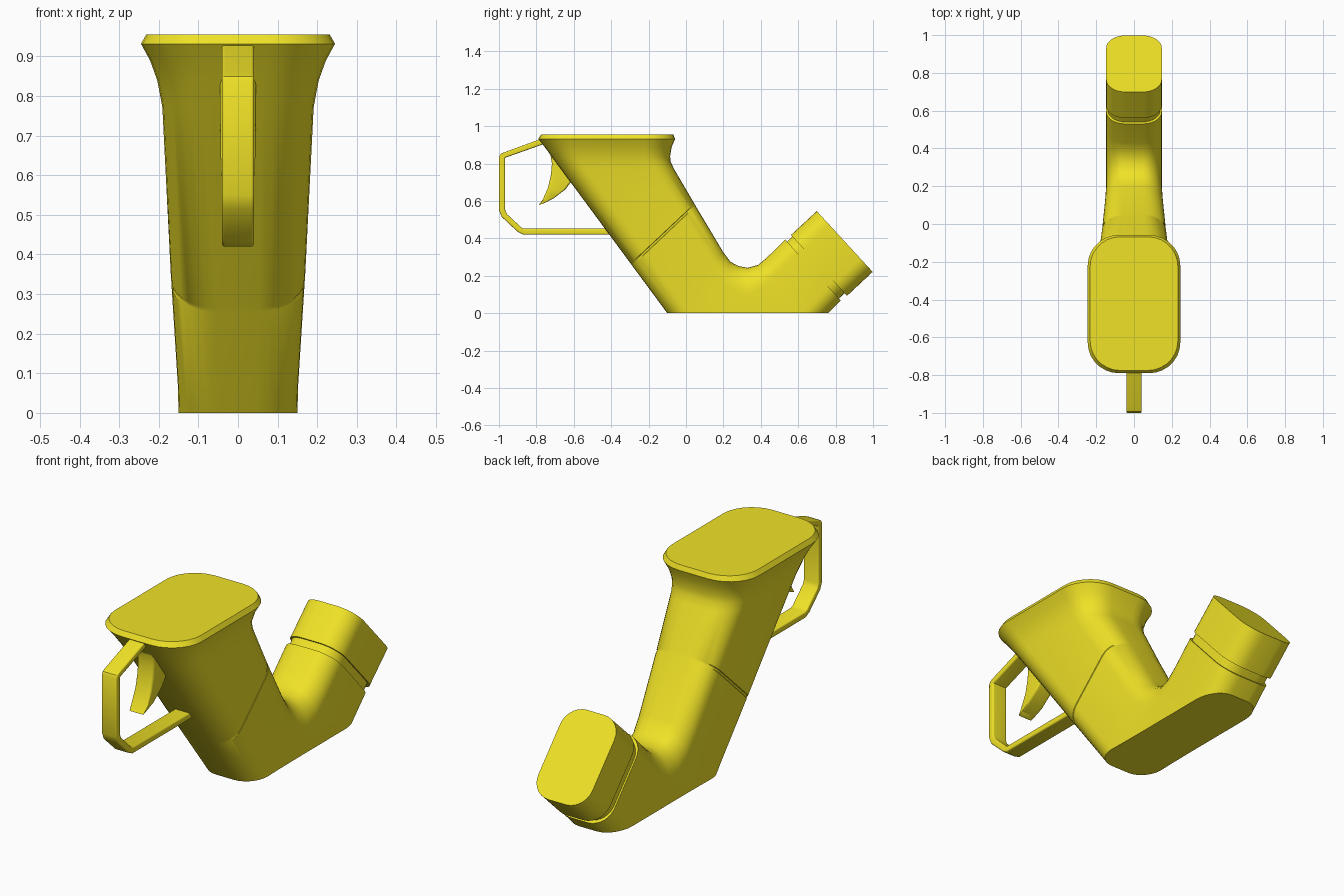
import bpy, bmesh, math
from mathutils import Vector

if "Cube" in bpy.data.objects:
    bpy.data.objects.remove(bpy.data.objects["Cube"])

yellow = bpy.data.materials.new("yellow")
yellow.diffuse_color = (0.87, 0.76, 0.02, 1)
yellow.use_nodes = True
yellow.node_tree.nodes["Principled BSDF"].inputs["Base Color"].default_value = yellow.diffuse_color


def section(a, b, w, fx, fy, n=7):
    """Rounded rectangle spanning side-view points a to b (y, z), half width w in x."""
    a, b = Vector(a), Vector(b)
    mid, half = (a + b) / 2, (b - a) / 2
    pts = []
    for k in range(4):
        for i in range(n + 1):
            t = math.radians(90 * k + 90 * i / n)
            sx = 1 if k in (0, 3) else -1
            sy = 1 if k in (0, 1) else -1
            x = w * (sx * (1 - fx) + fx * math.cos(t))
            p = mid + half * (sy * (1 - fy) + fy * math.sin(t))
            pts.append((x, p.x, p.y))
    return pts


def loft(name, sections, fx, fy, cut_floor=False):
    bm = bmesh.new()
    rings = [[bm.verts.new(p) for p in section(a, b, w, fx, fy)] for a, b, w in sections]
    for r, s in zip(rings, rings[1:]):
        for i in range(len(r)):
            j = (i + 1) % len(r)
            bm.faces.new((r[i], r[j], s[j], s[i]))
    bm.faces.new(rings[0])
    bm.faces.new(rings[-1])
    if cut_floor:
        cut = bmesh.ops.bisect_plane(bm, geom=bm.verts[:] + bm.edges[:] + bm.faces[:],
                                     plane_co=(0, 0, 0), plane_no=(0, 0, 1), clear_inner=True)
        rim = [e for e in cut["geom_cut"] if isinstance(e, bmesh.types.BMEdge)]
        bmesh.ops.contextual_create(bm, geom=rim)
    bmesh.ops.recalc_face_normals(bm, faces=bm.faces[:])
    me = bpy.data.meshes.new(name)
    bm.to_mesh(me)
    bm.free()
    me.materials.append(yellow)
    ob = bpy.data.objects.new(name, me)
    bpy.context.collection.objects.link(ob)
    bpy.ops.object.select_all(action='DESELECT')
    ob.select_set(True)
    bpy.context.view_layer.objects.active = ob
    bpy.ops.object.shade_smooth_by_angle(angle=math.radians(32))
    return ob


def front(z):
    """Point on the straight sloping front edge of the body."""
    return (-0.10 - 0.738 * z, z)


# Body: flared mouth, sloping leg with seam, bend with flat base, short neck
body = [
    ((-0.775, 0.955), (-0.068, 0.955), 0.232),
    ((-0.79, 0.932), (-0.058, 0.932), 0.245),
    (front(0.89), (-0.076, 0.89), 0.222),
    (front(0.84), (-0.085, 0.84), 0.204),
    (front(0.81), (-0.082, 0.81), 0.198),
    (front(0.77), (-0.066, 0.775), 0.191),
    (front(0.265), (0.045, 0.585), 0.169),
    (front(0.263), (0.046, 0.583), 0.166),
    (front(0.255), (0.051, 0.575), 0.166),
    (front(0.253), (0.052, 0.573), 0.168),
    (front(0.0), (0.20, 0.325), 0.152),
    (front(-0.18), (0.238, 0.275), 0.148),
    (front(-0.34), (0.28, 0.252), 0.147),
    ((0.34, -0.42), (0.33, 0.243), 0.147),
    ((0.50, -0.26), (0.385, 0.258), 0.147),
    ((0.66, -0.10), (0.43, 0.295), 0.147),
    ((0.828, 0.068), (0.53, 0.394), 0.147),
    ((0.818, 0.079), (0.54, 0.383), 0.139),
    ((0.855, 0.113), (0.575, 0.418), 0.139),
]
loft("body", body, 0.68, 0.44, cut_floor=True)

# End cap on the neck
loft("end_cap", [((0.861, 0.093), (0.561, 0.418), 0.147),
                 ((0.998, 0.221), (0.699, 0.546), 0.147)], 0.68, 0.44)

# Handle loop: outer and inner edge of the bar
outer = [(-0.74, 0.945), (-0.975, 0.859), (-0.993, 0.85), (-1.0, 0.835), (-1.0, 0.55),
         (-0.985, 0.515), (-0.90, 0.435), (-0.87, 0.42), (-0.37, 0.42)]
inner = [(-0.73, 0.915), (-0.962, 0.833), (-0.966, 0.831), (-0.967, 0.826), (-0.967, 0.552),
         (-0.957, 0.53), (-0.88, 0.458), (-0.865, 0.452), (-0.37, 0.452)]
loft("handle", [(o, i, 0.041) for o, i in zip(outer, inner)], 0.2, 0.5)

# Trigger: curved tongue hanging in front of the body
lip = [(-0.745, 0.90), (-0.725, 0.85), (-0.717, 0.80), (-0.722, 0.74),
       (-0.738, 0.67), (-0.765, 0.61), (-0.787, 0.578)]
back = [(-0.61, 0.89), (-0.59, 0.83), (-0.58, 0.77), (-0.60, 0.72),
        (-0.645, 0.662), (-0.71, 0.612), (-0.76, 0.588)]
width = [0.046, 0.046, 0.046, 0.045, 0.044, 0.043, 0.038]
loft("trigger", list(zip(lip, back, width)), 0.25, 0.25)
